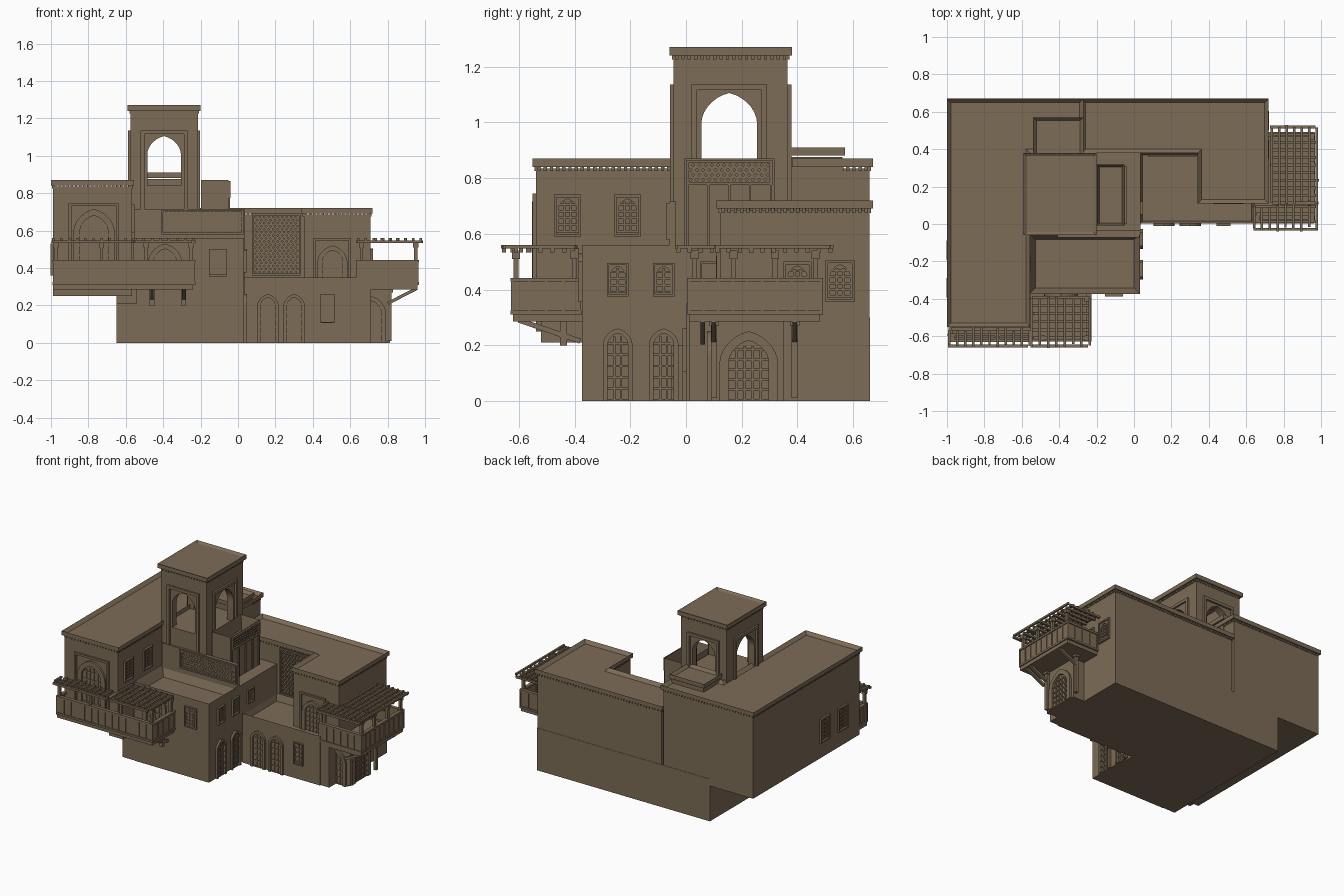
import bpy, bmesh, math, random
from mathutils import Vector, Matrix

if "Cube" in bpy.data.objects:
    bpy.data.objects.remove(bpy.data.objects["Cube"])

random.seed(4)
clay = bpy.data.materials.new("sandy clay")
clay.diffuse_color = (0.205, 0.15, 0.095, 1)
clay.use_nodes = True
clay.node_tree.nodes["Principled BSDF"].inputs["Base Color"].default_value = clay.diffuse_color

# ---- helpers: a surface maps (u, v, outward d) to the world ----
def plan(u, v, d): return Vector((u, v, d))
def front(y): return lambda u, v, d: Vector((u, y - d, v))
def back(y): return lambda u, v, d: Vector((u, y + d, v))
def right(x): return lambda u, v, d: Vector((x + d, u, v))
def left(x): return lambda u, v, d: Vector((x - d, u, v))

def finish(name, bm):
    bmesh.ops.recalc_face_normals(bm, faces=bm.faces)
    me = bpy.data.meshes.new(name)
    bm.to_mesh(me)
    bm.free()
    me.materials.append(clay)
    ob = bpy.data.objects.new(name, me)
    bpy.context.collection.objects.link(ob)

def prism(bm, pts, d0, d1, F):
    a = [bm.verts.new(F(u, v, d0)) for u, v in pts]
    b = [bm.verts.new(F(u, v, d1)) for u, v in pts]
    bm.faces.new(a)
    top = bm.faces.new(b)
    for i in range(len(a)):
        j = (i + 1) % len(a)
        bm.faces.new((a[i], a[j], b[j], b[i]))
    return top

def rect(u0, u1, v0, v1): return [(u0, v0), (u1, v0), (u1, v1), (u0, v1)]

def box(name, x0, x1, y0, y1, z0, z1):
    bm = bmesh.new()
    prism(bm, rect(x0, x1, y0, y1), z0, z1, plan)
    finish(name, bm)

def beam(bm, p, q, w):
    p, q = Vector(p), Vector(q)
    m = Matrix.Translation((p + q) / 2) @ (q - p).to_track_quat('Z', 'Y').to_matrix().to_4x4()
    bmesh.ops.create_cube(bm, size=1, matrix=m @ Matrix.Diagonal((w, w, (q - p).length, 1)))

def offset(pts, d):  # outward offset of a counter-clockwise right-angled outline
    out = []
    for i, p in enumerate(pts):
        e1 = (Vector(p) - Vector(pts[i - 1])).normalized()
        e2 = (Vector(pts[(i + 1) % len(pts)]) - Vector(p)).normalized()
        out.append((p[0] + d * (e1.y + e2.y), p[1] - d * (e1.x + e2.x)))
    return out

def building(name, pts, z0, z1, rim=0.03, drop=0.022, lip=0.012, teeth=True):
    body, h = offset(pts, -lip), max(0.035, drop + 0.01)
    bm = bmesh.new()
    prism(bm, body, z0, z1 - h, plan)
    finish(name + "_walls", bm)
    bm = bmesh.new()
    top = prism(bm, pts, z1 - 0.03, z1, plan) if drop < 0.03 else prism(bm, body, z1 - h, z1, plan)
    bmesh.ops.recalc_face_normals(bm, faces=bm.faces)
    bmesh.ops.inset_individual(bm, faces=[top], thickness=rim)
    bmesh.ops.translate(bm, verts=top.verts, vec=(0, 0, -drop))
    finish(name + "_parapet", bm)
    if teeth:
        bm = bmesh.new()
        for i, p in enumerate(body):
            a, b = Vector(p), Vector(body[(i + 1) % len(body)])
            n = int((b - a).length / 0.022)
            for k in range(n):
                c = a.lerp(b, (k + 0.5) / n)
                prism(bm, rect(c.x - .006, c.x + .006, c.y - .006, c.y + .006), z1 - .045, z1 - .028, plan)
        finish(name + "_dentils", bm)

def arch(u0, u1, v0, v1, n=14):
    c, r = (u0 + u1) / 2, (u1 - u0) / 2
    s = v1 - 1.1 * r
    pts = [(u1, v0)]
    for i in range(n + 1):
        t = math.pi * i / n
        pts.append((c + r * math.cos(t), s + 1.1 * r * (.8 * math.sin(t) + .2 * (1 - abs(math.cos(t))))))
    return pts + [(u0, v0)]

def surround(bm, F, u0, u1, v0, v1, hole, d0, d1):
    prism(bm, [(u1, v0), (u1, v1), (u0, v1), (u0, v0)] + hole[::-1], d0, d1, F)

def opening(name, F, u0, u1, v0, v1, square=False, cols=3, rows=5):
    """Arched door or window: trim, optional square frame, and panel bars."""
    bm = bmesh.new()
    w = 0.16 * (u1 - u0)
    a = (u0 + w, u1 - w, v0 + (w if square else 0), v1 - w)
    hole = arch(*a)
    if square:
        surround(bm, F, u0 + w * .5, u1 - w * .5, a[2], v1 - w * .5, hole, 0, .006)
        for r in (rect(u0, u1, v0, v0 + w * .6), rect(u0, u1, v1 - w * .6, v1),
                  rect(u0, u0 + w * .6, v0, v1), rect(u1 - w * .6, u1, v0, v1)):
            prism(bm, r, 0, .014, F)
    else:
        prism(bm, arch(u0, u1, v0, v1) + hole[::-1], 0, .014, F)
    c, r, t = (a[0] + a[1]) / 2, (a[1] - a[0]) / 2, .004
    s = a[3] - 1.1 * r
    for i in range(1, cols):
        u = a[0] + (a[1] - a[0]) * i / cols
        prism(bm, rect(u - t, u + t, a[2], s + .85 * math.sqrt(r * r - (u - c) ** 2)), 0, .006, F)
    for i in range(rows):
        v = a[2] + (a[3] - a[2]) * i / rows + t
        hw = r if v < s else math.sqrt(max(r * r - (v - s) ** 2, 1e-4))
        prism(bm, rect(c - hw, c + hw, v - t, v + t), 0, .006, F)
    finish(name, bm)

def lattice(name, F, u0, u1, v0, v1, step=0.022):
    bm = bmesh.new()
    for r in (rect(u0, u1, v0, v0 + .01), rect(u0, u1, v1 - .01, v1),
              rect(u0, u0 + .01, v0, v1), rect(u1 - .01, u1, v0, v1)):
        prism(bm, r, 0, .012, F)
    nu, nv = int((u1 - u0 - .02) / step), int((v1 - v0 - .02) / step * 1.4)
    for i in range(nu):
        for j in range(nv):
            u = u0 + .01 + (u1 - u0 - .02) * (i + .3 + .4 * (j % 2)) / nu
            v = v0 + .01 + (v1 - v0 - .02) * (j + .5) / nv
            q = .35 * step
            prism(bm, [(u - q, v), (u, v - q), (u + q, v), (u, v + q)], 0, .007, F)
    finish(name, bm)

def railing(name, F, u0, u1, z0=0.31, z1=0.44):
    bm = bmesh.new()
    prism(bm, rect(u0, u1, z0, z1), -.012, 0, F)
    for v in (z0, z1 - .012):
        prism(bm, rect(u0 - .005, u1 + .005, v, v + .014), -.018, .007, F)
    n = max(2, round((u1 - u0) / .055))
    for i in range(n + 1):
        u = u0 + (u1 - u0) * i / n
        prism(bm, rect(u - .004, u + .004, z0, z1), 0, .005, F)
    finish(name, bm)

def pergola(name, areas, z=0.54):
    bm = bmesh.new()
    j = lambda: random.uniform(-.012, .012)
    for x0, x1, y0, y1 in areas:
        for n, lo, hi, along_x in ((round((y1 - y0) / .045), y0, y1, True), (round((x1 - x0) / .045), x0, x1, False)):
            for i in range(n + 1):
                c = lo + .012 + (hi - lo - .024) * i / n
                if along_x:
                    beam(bm, (x0 + .012 + j(), c, z), (x1 - .012 + j(), c, z), .015)
                else:
                    beam(bm, (c, y0 + .012 + j(), z + .013), (c, y1 - .012 + j(), z + .013), .013)
    finish(name, bm)

def posts(name, spots, z0, z1, w=.018):
    bm = bmesh.new()
    for x, y in spots:
        beam(bm, (x, y, z0), (x, y, z1), w)
        beam(bm, (x, y, z1 - .03), (x, y, z1), w * 1.6)
    finish(name, bm)

# ---- main masses ----
box("ground_floor_rear", -.65, .71, .01, .66, 0, .30)
box("ground_floor_front", -.65, .02, -.37, .02, 0, .30)
box("doorway_bay", .60, .80, .09, .35, 0, .29)
building("left_wing", [(-1, -.55), (-.555, -.55), (-.555, .38), (-.27, .38), (-.27, .67), (-1, .67)], .25, .87)
building("right_wing", [(.34, .11), (.72, .11), (.72, .67), (-.28, .67), (-.28, .38), (.34, .38)], 0, .72)
building("front_block", rect(-.56, .035, -.375, -.05), 0, .56, .045, .07, .002, False)
building("low_terrace", rect(.03, .645, 0, .385), 0, .35, .025, .06, .002, False)
box("inner_block", -.56, .035, -.055, .385, .2, .555)
building("stair_box", rect(-.20, -.05, -.01, .32), .5, .87, .018, .1, .002, False)
building("roof_hatch", rect(-.54, -.27, .36, .57), .7, .91, .025, .02, .008, False)
box("screen_wall", -.555, .035, -.06, -.035, .54, .715)
box("bay_underside", -.65, -.54, -.52, -.37, .21, .3)

# ---- bell tower with four open arches ----
tx0, tx1, ty0, ty1 = -.575, -.215, -.045, .365
box("tower_base", tx0, tx1, ty0, ty1, .3, .84)
for nm, F, a, b, c in (("front", front(ty0), tx0, tx1, -.395), ("back", back(ty1), tx0, tx1, -.395),
                       ("right", right(tx1), ty0, ty1, .155), ("left", left(tx0), ty0, ty1, .155)):
    hw = .09 if nm in ("front", "back") else .1
    bm = bmesh.new()
    surround(bm, F, a, b, .83, 1.24, arch(c - hw, c + hw, .83, 1.105), -.05, 0)
    finish("tower_wall_" + nm, bm)
    bm = bmesh.new()
    w = hw + .035
    for r in (rect(c - w, c - w + .02, .7, 1.13), rect(c + w - .02, c + w, .7, 1.13), rect(c - w, c + w, 1.115, 1.135)):
        prism(bm, r, 0, .013, F)
    finish("tower_frame_" + nm, bm)
building("tower_top", rect(-.59, -.20, -.06, .38), 1.20, 1.27, .025, .012, .015)

# ---- doors and windows ----
opening("left_wing_arch_door", front(-.538), -.88, -.66, .30, .715, False, 5, 7)
bm = bmesh.new()
for r in (rect(-.905, -.89, .3, .74), rect(-.65, -.635, .3, .74), rect(-.905, -.635, .73, .745)):
    prism(bm, r, 0, .012, front(-.538))
finish("left_wing_door_frame", bm)
opening("balcony_door", front(-.373), -.48, -.30, .30, .53, False, 4, 5)
opening("front_block_window", front(-.373), -.155, -.06, .355, .50, True)
for y in (-.245, -.08):
    opening("side_arch_door", right(.033), y - .053, y + .053, 0, .26, False, 3, 6)
    opening("side_window", right(.033), y - .038, y + .038, .375, .495, True, 2, 4)
opening("side_window_inner", right(.034), .05, .12, .40, .50, True, 2, 4)
for x in (.16, .30):
    opening("terrace_arch_door", front(.002), x - .057, x + .057, 0, .26, False, 3, 6)
opening("terrace_small_window", front(.002), .44, .515, .105, .26, True, 2, 4)
opening("upper_terrace_door", front(.122), .425, .585, .29, .52, False, 4, 6)
bm = bmesh.new()
for r in (rect(.405, .418, .29, .56), rect(.592, .605, .29, .56), rect(.405, .605, .548, .56)):
    prism(bm, r, 0, .012, front(.122))
finish("upper_terrace_door_frame", bm)
opening("bay_front_door", front(.09), .63, .79, 0, .25, False, 4, 5)
opening("bay_side_door", right(.80), .12, .33, 0, .25, False, 5, 6)
opening("right_wing_balcony_window", right(.708), .35, .45, .36, .50, True)
opening("right_wing_window", right(.708), .50, .605, .355, .505, True)
for y in (-.425, -.21):
    opening("left_wing_inner_window", right(-.567), y - .048, y + .048, .59, .74, True)
for y in (-.34, -.14):
    opening("left_wing_outer_window", left(-.988), y - .052, y + .052, .36, .53, True)

# ---- pierced screens ----
lattice("terrace_screen", front(.37), .075, .335, .36, .69)
lattice("tower_screen", front(-.06), -.41, .03, .58, .71)
lattice("stair_box_screen", right(-.052), 0, .31, .775, .865)
bm = bmesh.new()
for i in range(5):
    u = .005 + .075 * i
    prism(bm, rect(u - .004, u + .004, .56, .775), 0, .008, right(-.052))
finish("stair_box_battens", bm)

# ---- corner balcony on the left ----
box("left_balcony_floor_front", -.99, -.24, -.62, -.53, .285, .312)
box("left_balcony_floor_corner", -.57, -.24, -.62, -.37, .285, .312)
railing("left_balcony_rail_front", front(-.622), -.985, -.235)
railing("left_balcony_rail_side", right(-.235), -.622, -.38)
railing("left_balcony_rail_end", left(-.985), -.622, -.55)
posts("left_pergola_posts", [(-.975, -.61), (-.73, -.61), (-.49, -.61), (-.25, -.61), (-.25, -.40)], .31, .54)
pergola("left_pergola", [(-1, -.545, -.665, -.55), (-.56, -.225, -.665, -.38)])
bm = bmesh.new()
for x in (-.46, -.29):
    beam(bm, (x, -.38, .215), (x, -.60, .29), .018)
    beam(bm, (x, -.44, .20), (x, -.44, .30), .025)
finish("left_balcony_brackets", bm)

# ---- balcony on the right ----
box("right_balcony_floor", .64, .96, .01, .48, .285, .312)
railing("right_balcony_rail_outer", right(.96), .01, .485)
railing("right_balcony_rail_front", front(.01), .635, .96)
railing("right_balcony_rail_back", back(.485), .715, .96)
posts("right_pergola_posts", [(.95, .03), (.95, .17), (.95, .32), (.95, .465), (.66, .03)], .31, .54)
pergola("right_pergola", [(.63, .99, -.04, .105), (.725, .99, .10, .53)])
posts("right_balcony_columns", [(.81, .10), (.81, .39)], 0.01, .30, .022)
bm = bmesh.new()
for y in (.06, .10, .39):
    beam(bm, (.80, y, .21), (.955, y, .29), .017)
finish("right_balcony_brackets", bm)
